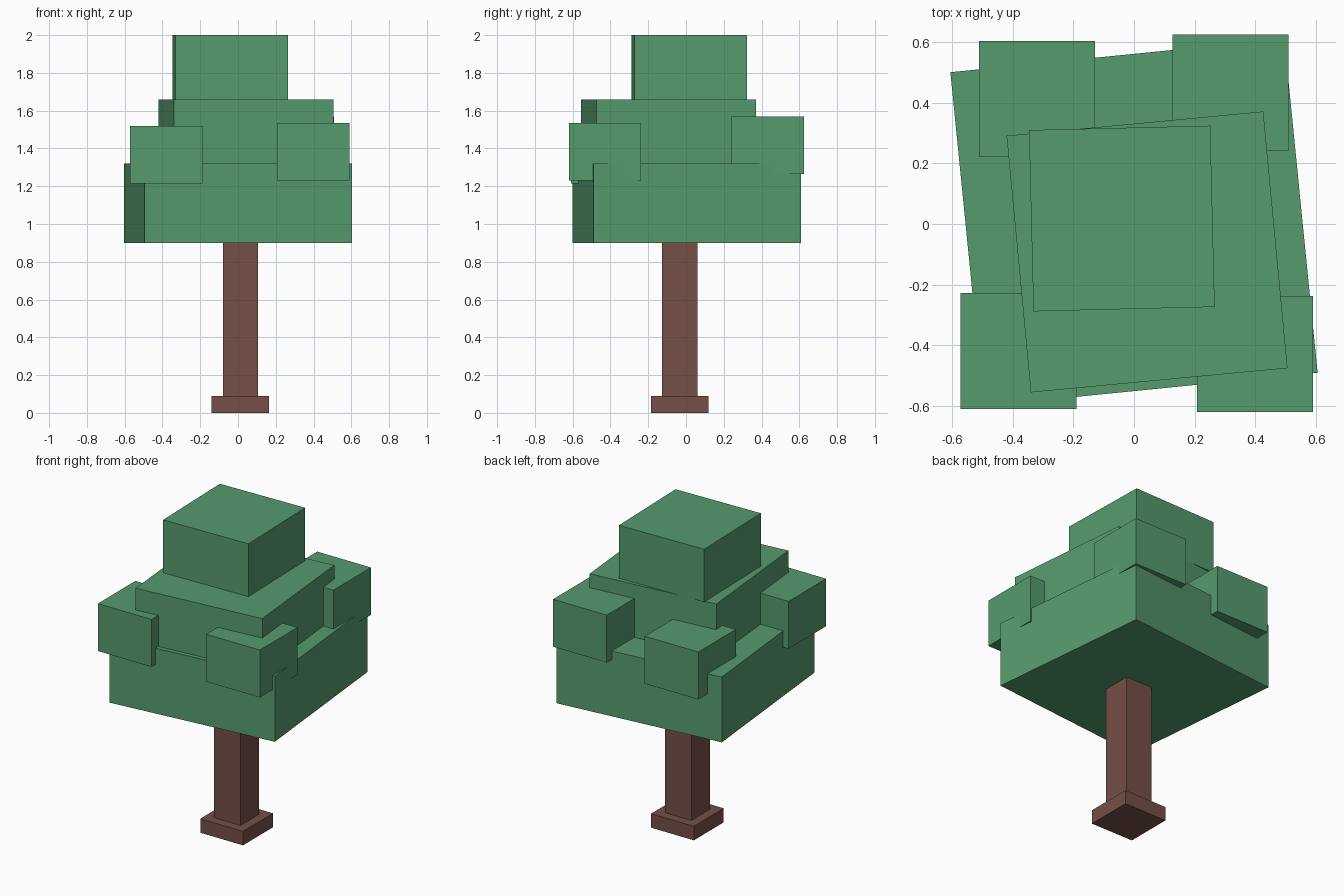
import bpy
import bmesh
from math import radians
from mathutils import Matrix

cube = bpy.data.objects.get("Cube")
if cube:
    bpy.data.objects.remove(cube, do_unlink=True)


def material(name, rgb):
    mat = bpy.data.materials.new(name)
    mat.use_nodes = True
    colour = (*rgb, 1)
    mat.diffuse_color = colour
    mat.node_tree.nodes["Principled BSDF"].inputs["Base Color"].default_value = colour
    return mat


def block(name, mat, centre, width, bottom, top, turn=0):
    """Square block between two heights, turned about its own vertical axis."""
    bm = bmesh.new()
    bmesh.ops.create_cube(bm, size=1)
    bmesh.ops.transform(bm, matrix=Matrix.Diagonal((width, width, top - bottom, 1)), verts=bm.verts)
    mesh = bpy.data.meshes.new(name)
    bm.to_mesh(mesh)
    bm.free()
    mesh.materials.append(mat)
    obj = bpy.data.objects.new(name, mesh)
    obj.location = (*centre, (bottom + top) / 2)
    obj.rotation_euler.z = radians(turn)
    bpy.context.collection.objects.link(obj)
    return obj


bark = material("brown bark", (0.178, 0.08, 0.061))
leaf = material("green leaves", (0.093, 0.328, 0.156))

# Trunk and its foot
block("trunk_foot", bark, (0.013, -0.033), 0.304, 0, 0.09)
block("trunk", bark, (0.013, -0.033), 0.187, 0.09, 0.92)

# Stacked foliage tiers, each turned a little
block("lower_foliage", leaf, (0, 0.005), 1.105, 0.9, 1.32, 5.7)
block("middle_foliage", leaf, (0.043, -0.092), 0.849, 1.32, 1.66, 5.4)
block("top_foliage", leaf, (-0.04, 0.018), 0.597, 1.66, 2, 1.4)

# Leaf clumps at the corners
clumps = {
    "front_right": (-0.38, -0.418, 1.52),
    "front_left": (0.398, -0.428, 1.535),
    "back_right": (-0.319, 0.412, 1.495),
    "back_left": (0.318, 0.433, 1.57),
}
for corner, (x, y, top) in clumps.items():
    block(corner + "_leaf_clump", leaf, (x, y), 0.382, top - 0.305, top)
